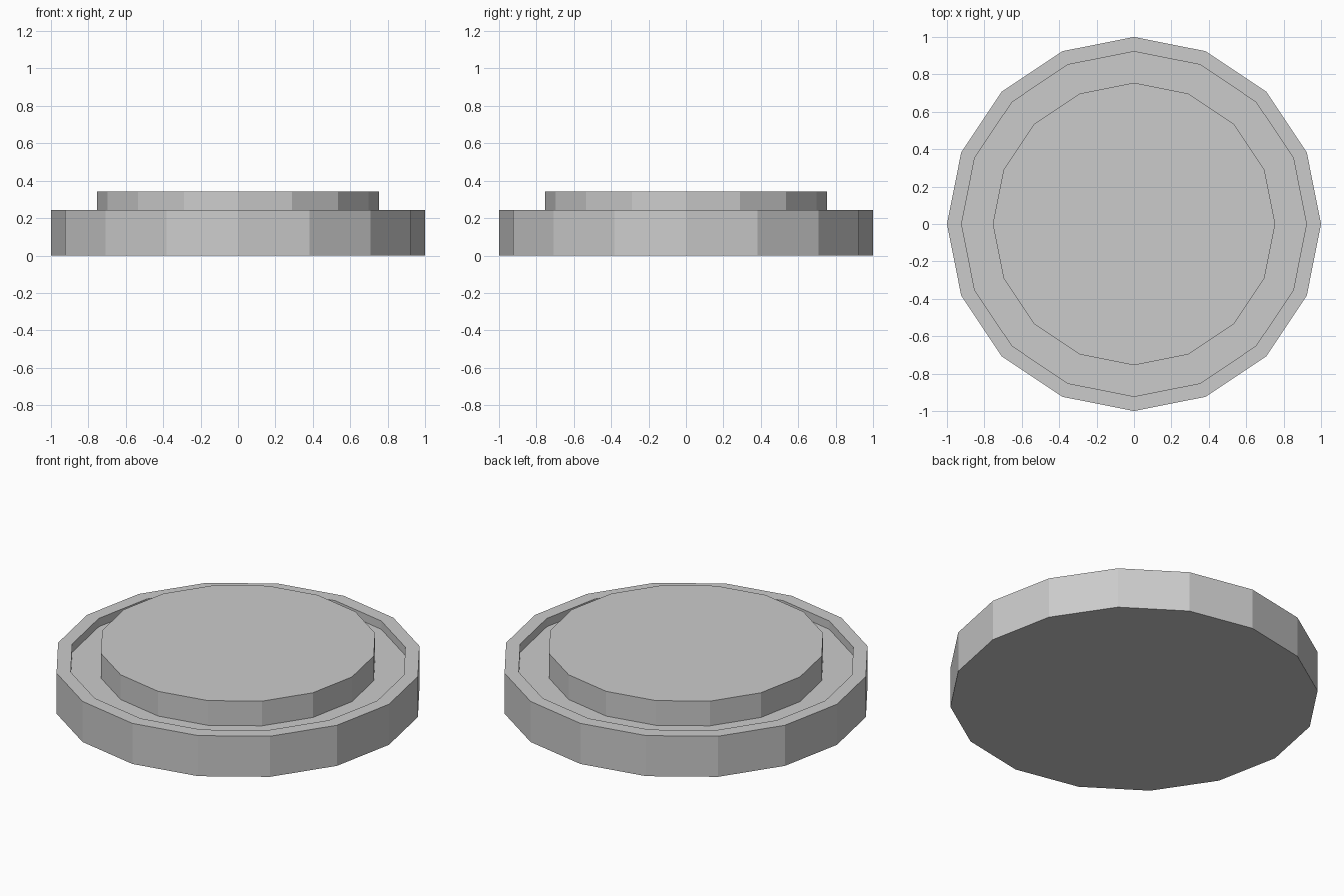
import bpy, bmesh
from math import cos, sin, tau

if "Cube" in bpy.data.objects:
    bpy.data.objects.remove(bpy.data.objects["Cube"])

SIDES = 16


def lathe(name, profile):
    """Revolve a (radius, z) profile into a closed flat-shaded solid with flat caps."""
    bm = bmesh.new()
    rings = [[bm.verts.new((r * cos(tau * i / SIDES), r * sin(tau * i / SIDES), z))
              for i in range(SIDES)] for r, z in profile]
    for low, high in zip(rings, rings[1:]):
        for i in range(SIDES):
            j = (i + 1) % SIDES
            bm.faces.new((low[i], low[j], high[j], high[i]))
    bm.faces.new(rings[0][::-1])
    bm.faces.new(rings[-1])
    bmesh.ops.recalc_face_normals(bm, faces=bm.faces)
    mesh = bpy.data.meshes.new(name)
    bm.to_mesh(mesh)
    bm.free()
    obj = bpy.data.objects.new(name, mesh)
    bpy.context.collection.objects.link(obj)
    return obj


# Round plinth: outer wall, narrow rim, sunken groove, raised centre
lathe("round_plinth", [
    (1.0, 0.0), (1.0, 0.243),        # outer wall
    (0.922, 0.243), (0.922, 0.193),  # rim and its inner wall
    (0.755, 0.193), (0.755, 0.341),  # groove floor and raised centre
])
